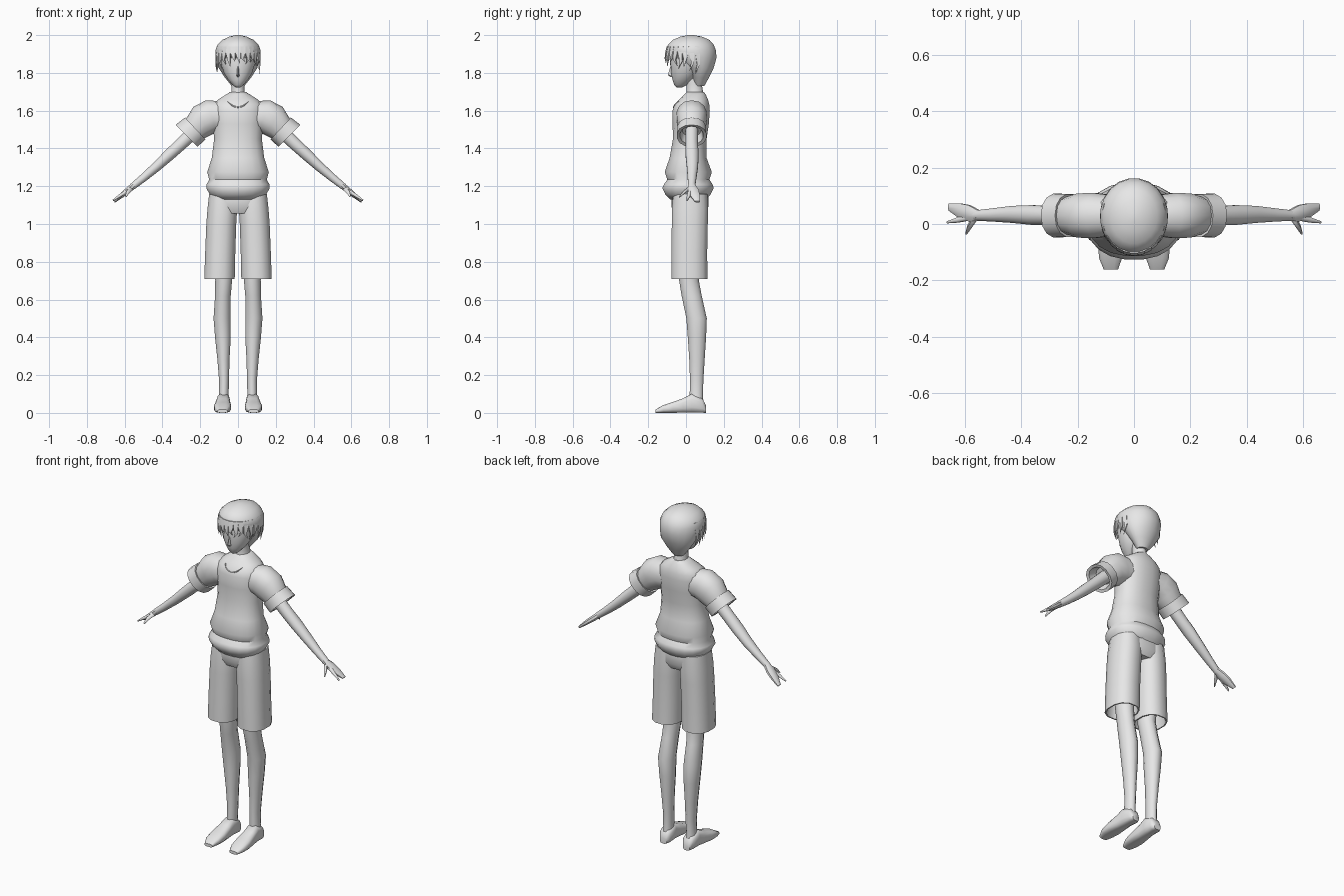
import bpy, bmesh, math, random
from mathutils import Vector
from mathutils.bvhtree import BVHTree

random.seed(4)
grey = bpy.data.materials.new("plain_grey")
grey.diffuse_color = (0.8, 0.8, 0.8, 1)


def add_loft(bm, rings, n=14, e=1.0):
    """Skin a closed tube through rings given as (centre, half axis u, half axis v)."""
    loops = []
    for c, u, v in rings:
        loop = []
        for i in range(n):
            a = 2 * math.pi * (i + 0.5) / n
            p = math.copysign(abs(math.cos(a)) ** e, math.cos(a))
            q = math.copysign(abs(math.sin(a)) ** e, math.sin(a))
            loop.append(bm.verts.new(Vector(c) + Vector(u) * p + Vector(v) * q))
        loops.append(loop)
    for a, b in zip(loops, loops[1:]):
        for i in range(n):
            j = (i + 1) % n
            bm.faces.new((a[i], a[j], b[j], b[i]))
    bm.faces.new(loops[0])
    bm.faces.new(loops[-1])


def finish(name, bm, mirror=False, angle=50):
    bmesh.ops.recalc_face_normals(bm, faces=bm.faces)
    me = bpy.data.meshes.new(name)
    bm.to_mesh(me)
    bm.free()
    me.materials.append(grey)
    ob = bpy.data.objects.new(name, me)
    bpy.context.collection.objects.link(ob)
    if mirror:
        ob.modifiers.new("mirror", "MIRROR")
    bpy.ops.object.select_all(action="DESELECT")
    ob.select_set(True)
    bpy.context.view_layer.objects.active = ob
    bpy.ops.object.shade_smooth_by_angle(angle=math.radians(angle))
    return ob


def loft(name, rings, n=14, e=1.0, mirror=False, angle=50):
    bm = bmesh.new()
    add_loft(bm, rings, n, e)
    return finish(name, bm, mirror, angle)


def level(z, rx, y0, y1, x=0.0):
    """Horizontal ring from its height, half width and front/back limits."""
    return ((x, (y0 + y1) / 2, z), (rx, 0, 0), (0, (y1 - y0) / 2, 0))


def tilted(x, y, z, ry, rn, deg):
    """Ring across a limb that points deg below the horizontal."""
    a = math.radians(deg)
    return ((x, y, z), (0, ry, 0), (rn * math.sin(a), 0, rn * math.cos(a)))


# Shirt body with a loose, folded hem
shirt = loft("shirt_body", [level(*r) for r in (
    (1.13, 0.125, -0.085, 0.11), (1.155, 0.15, -0.11, 0.13), (1.19, 0.17, -0.127, 0.148),
    (1.21, 0.168, -0.118, 0.142), (1.235, 0.154, -0.1, 0.125), (1.275, 0.165, -0.114, 0.138),
    (1.35, 0.14, -0.088, 0.11), (1.45, 0.128, -0.07, 0.11), (1.53, 0.134, -0.072, 0.122),
    (1.6, 0.138, -0.073, 0.127), (1.635, 0.13, -0.06, 0.124), (1.66, 0.105, -0.035, 0.117),
    (1.685, 0.065, -0.01, 0.105), (1.70, 0.04, 0.005, 0.095))], n=20, e=0.88)

# Sleeves with turned-up cuffs
loft("sleeve", [tilted(*r) for r in (
    (0.05, 0.03, 1.57, 0.07, 0.08, 10), (0.14, 0.03, 1.572, 0.082, 0.088, 20),
    (0.19, 0.03, 1.545, 0.08, 0.088, 32), (0.228, 0.03, 1.505, 0.068, 0.07, 42),
    (0.226, 0.03, 1.506, 0.077, 0.079, 43), (0.272, 0.03, 1.467, 0.079, 0.082, 45),
    (0.27, 0.03, 1.469, 0.062, 0.066, 45), (0.235, 0.03, 1.499, 0.05, 0.05, 45))],
    n=14, e=0.9, mirror=True)

# Neckline seam laid on the shirt front
bvh = BVHTree.FromPolygons([v.co for v in shirt.data.vertices],
                           [p.vertices[:] for p in shirt.data.polygons])
seam = bmesh.new()
rings = []
for i in range(9):
    t = i / 4 - 1
    hit = bvh.ray_cast(Vector((0.055 * t, -1, 1.618 + 0.03 * t * t)), Vector((0, 1, 0)))[0]
    rings.append((hit, (0, 0.004, 0), (0, 0, 0.004)))
add_loft(seam, rings, 6)
finish("neckline", seam)

# Shorts: hips plus two wide legs, hollow at the hem
loft("shorts_hips", [level(*r) for r in (
    (1.2, 0.14, -0.07, 0.115), (1.14, 0.157, -0.08, 0.12), (1.09, 0.158, -0.078, 0.12),
    (1.055, 0.13, -0.06, 0.1))], n=16, e=0.88)
loft("shorts_leg", [level(*r) for r in (
    (1.16, 0.075, -0.07, 0.115, 0.08), (1.08, 0.081, -0.078, 0.12, 0.083),
    (1.0, 0.0815, -0.078, 0.118, 0.0885), (0.85, 0.082, -0.08, 0.115, 0.094),
    (0.71, 0.083, -0.08, 0.116, 0.098), (0.71, 0.076, -0.073, 0.109, 0.098),
    (0.82, 0.068, -0.065, 0.1, 0.094))], n=12, e=0.85, mirror=True)

# Legs and feet
loft("leg", [level(*r) for r in (
    (0.9, 0.055, -0.055, 0.07, 0.085), (0.7, 0.046, -0.038, 0.07, 0.076),
    (0.62, 0.043, -0.025, 0.085, 0.08), (0.5, 0.047, 0.0, 0.112, 0.084),
    (0.4, 0.043, 0.008, 0.108, 0.08), (0.28, 0.033, 0.016, 0.1, 0.077),
    (0.17, 0.027, 0.02, 0.093, 0.074), (0.09, 0.026, 0.018, 0.091, 0.075),
    (0.04, 0.03, 0.02, 0.095, 0.077))], n=12, mirror=True)
loft("foot", [((x, y, h / 2), (w, 0, 0), (0, 0, h / 2)) for y, x, w, h in (
    (0.106, 0.076, 0.022, 0.04), (0.085, 0.076, 0.036, 0.078), (0.03, 0.078, 0.036, 0.102),
    (-0.015, 0.08, 0.04, 0.078), (-0.07, 0.082, 0.046, 0.058), (-0.12, 0.083, 0.042, 0.042),
    (-0.161, 0.082, 0.026, 0.018))], n=12, e=0.65, mirror=True)

# Arms, palms, forefingers and thumbs
loft("arm", [tilted(*r) for r in (
    (0.2, 0.03, 1.52, 0.035, 0.038, 42), (0.3, 0.03, 1.425, 0.034, 0.034, 43),
    (0.36, 0.032, 1.37, 0.036, 0.032, 43), (0.43, 0.034, 1.305, 0.031, 0.027, 42),
    (0.5, 0.032, 1.245, 0.024, 0.022, 40), (0.56, 0.03, 1.197, 0.019, 0.018, 40))],
    n=12, mirror=True)
hand = bmesh.new()
for parts in (
    ((0.55, 0.03, 1.205, 0.02, 0.018, 40), (0.583, 0.038, 1.178, 0.031, 0.017, 40),
     (0.615, 0.046, 1.152, 0.029, 0.014, 40), (0.655, 0.06, 1.118, 0.014, 0.007, 40)),
    ((0.59, 0.022, 1.172, 0.012, 0.011, 35), (0.625, 0.014, 1.15, 0.01, 0.009, 35),
     (0.662, 0.006, 1.125, 0.004, 0.004, 35)),
    ((0.565, 0.02, 1.19, 0.014, 0.013, 55), (0.583, -0.01, 1.168, 0.011, 0.01, 60),
     (0.594, -0.034, 1.143, 0.004, 0.004, 60))):
    add_loft(hand, [tilted(*r) for r in parts], 8)
finish("hand", hand, mirror=True)

# Neck, face and nose
loft("neck", [level(*r) for r in (
    (1.65, 0.05, -0.01, 0.1), (1.70, 0.037, 0.002, 0.092), (1.74, 0.034, 0.0, 0.085),
    (1.82, 0.036, -0.01, 0.08))], n=12)
loft("face", [level(*r) for r in (
    (1.723, 0.012, -0.05, -0.02), (1.735, 0.028, -0.063, 0.005), (1.765, 0.055, -0.073, 0.04),
    (1.80, 0.076, -0.08, 0.07), (1.85, 0.092, -0.083, 0.09), (1.92, 0.1, -0.08, 0.1))],
    n=16, e=0.95)
loft("nose", [level(*r) for r in (
    (1.779, 0.007, -0.082, -0.06), (1.788, 0.008, -0.096, -0.06),
    (1.835, 0.004, -0.083, -0.06))], n=6)

# Hair cap tapering to the nape
loft("hair_cap", [level(*r) for r in (
    (1.73, 0.033, 0.045, 0.097), (1.775, 0.07, 0.03, 0.122), (1.825, 0.103, 0.0, 0.147),
    (1.88, 0.118, -0.085, 0.163), (1.92, 0.121, -0.105, 0.16), (1.95, 0.109, -0.097, 0.148),
    (1.975, 0.083, -0.07, 0.125), (1.992, 0.047, -0.03, 0.085), (2.0, 0.012, 0.01, 0.04))],
    n=20)

# Jagged fringe: pointed locks fanned around the forehead
fringe = bmesh.new()
count = 17
for i in range(count):
    deg = -104 + 208 * i / (count - 1)
    tip = 1.855 - 0.0004 * abs(deg) + random.uniform(-0.022, 0.016)
    rings = []
    for z, k, width, drift in ((1.94, 0.9, 0.02, 0), (1.90, 0.97, 0.017, 0),
                               ((1.9 + tip) / 2, 0.99, 0.011, 2), (tip, 0.97, 0.001, 5)):
        a = math.radians(deg + drift * random.choice((-1, 1)))
        s, c = math.sin(a), math.cos(a)
        rings.append(((0.118 * k * s, 0.028 - 0.139 * k * c, z),
                      (width * c, width * s, 0), (0.4 * width * s, -0.4 * width * c, 0)))
    add_loft(fringe, rings, 4)
finish("hair_fringe", fringe, angle=35)
